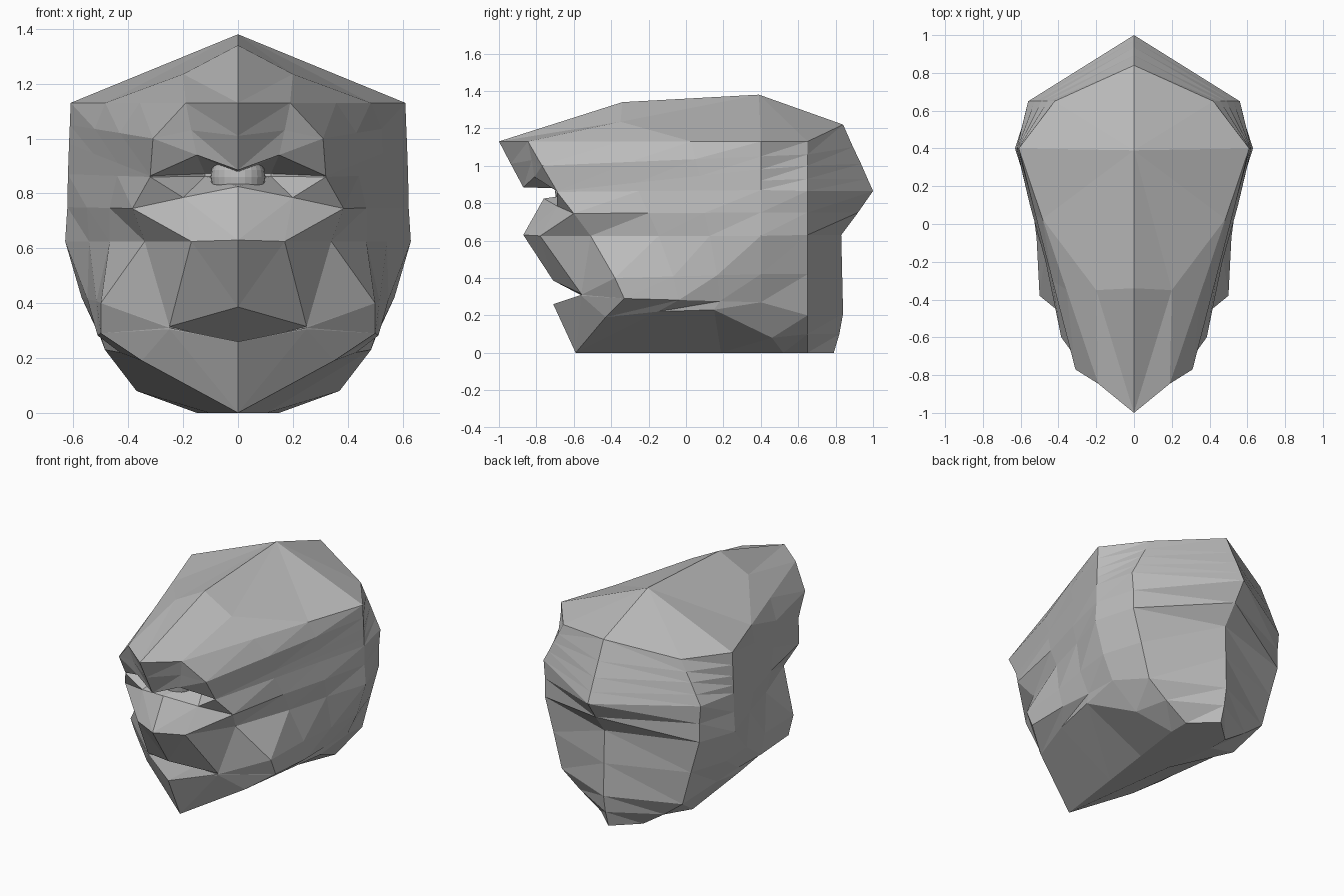
import bpy, bmesh
from mathutils import Vector

if "Cube" in bpy.data.objects:
    bpy.data.objects.remove(bpy.data.objects["Cube"])

grey = bpy.data.materials.new("plain grey")
grey.diffuse_color = (0.5, 0.5, 0.5, 1)
grey.use_nodes = True
grey.node_tree.nodes["Principled BSDF"].inputs["Base Color"].default_value = grey.diffuse_color

# Face contours, chin to brow: centre (y, z), inner (x, y, z), outer (x, y, z)
face = [
    ((-.59, 0), (0, -.59, 0), (0, -.59, 0)),                # chin
    ((-.71, .26), (.25, -.56, .305), (.35, -.43, .19)),     # lower lip
    ((-.45, .25), (.25, -.56, .31), (.5, -.33, .29)),       # mouth
    ((-.71, .386), (.25, -.56, .315), (.5, -.38, .4)),      # upper lip
    ((-.87, .63), (.17, -.78, .625), (.34, -.51, .625)),    # muzzle
    ((-.76, .825), (.2, -.69, .785), (.385, -.6, .745)),    # lower lid
    ((-.5, .862), (.12, -.5, .862), (.32, -.69, .86)),      # socket floor
    ((-.5, .872), (.12, -.5, .872), (.32, -.69, .862)),     # socket roof
    ((-.87, .885), (.15, -.81, .94), (.32, -.69, .864)),    # brow edge
    ((-.937, 1.01), (.17, -.825, 1.03), (.31, -.77, 1.0)),  # brow
    ((-1, 1.13), (.19, -.845, 1.13), (.19, -.845, 1.13)),   # forehead
]
# Widest side (x, y, z), rear corner (x, z) at y = 0.65, and back centre (y, z)
side = [(.15, .52, 0), (.37, .46, .08), (.5, .4, .27), (.57, .4, .42), (.63, .4, .625),
        (.622, .4, .75), (.62, .4, .87), (.618, .4, .92), (.616, .4, .98), (.613, .4, 1.05),
        (.61, .4, 1.13)]
rear = [(.15, 0), (.30, .1), (.43, .2), (.49, .42), (.55, .63), (.55, .75), (.56, .865),
        (.525, .93), (.49, 1.0), (.457, 1.06), (.42, 1.13)]
back = [(.79, 0), (.82, .1), (.84, .21), (.835, .42), (.83, .63), (.92, .75), (1, .865),
        (.971, .93), (.936, 1.01), (.893, 1.1), (.84, 1.22)]

# Half contours running from the face round to the back
rows = []
for i, ((y, z), inner, outer) in enumerate(face):
    c, s = Vector(outer), Vector(side[i])
    cheek, temple = c.lerp(s, .4), c.lerp(s, .7)
    if 2 <= i <= 5:                              # shallow ridges on the cheeks
        cheek.x += .012 if i % 2 == 0 else -.012
    if i == 1:                                   # jaw edge stays high above the base
        cheek, temple = Vector((.43, -.15, .22)), Vector((.485, .15, .23))
    rows.append([(0, y, z), inner, outer, cheek, temple, side[i],
                 (rear[i][0], .65, rear[i][1]), (0, *back[i])])

# Flat base and faceted crown close the shell on the centre plane
rows.insert(0, [(0, p[1], p[2]) for p in rows[0]])
front_top, shoulder, peak = (0, -.34, 1.34), (.2, -.35, 1.235), (0, .39, 1.38)
rows.append([front_top] + [shoulder] * 4 + [peak] * 3)
rows.append([front_top] * 5 + [peak] * 3)

# Skin both halves
bm = bmesh.new()
for sx in (1, -1):
    grid = [[bm.verts.new((sx * p[0], p[1], p[2])) for p in r] for r in rows]
    for lo, hi in zip(grid, grid[1:]):
        for a, b, c, d in zip(lo, lo[1:], hi[1:], hi):
            for tri in ((a, b, c), (a, c, d)):
                bm.faces.new(tri if sx > 0 else tri[::-1])
bmesh.ops.remove_doubles(bm, verts=bm.verts, dist=.0008)
bmesh.ops.dissolve_degenerate(bm, edges=bm.edges, dist=.0005)
mesh = bpy.data.meshes.new("head")
bm.to_mesh(mesh)
bm.free()
mesh.materials.append(grey)
head = bpy.data.objects.new("head", mesh)
bpy.context.collection.objects.link(head)

# Single eye in the socket
bpy.ops.mesh.primitive_uv_sphere_add(segments=24, ring_count=12, radius=.1, location=(0, -.6, .86))
eye = bpy.context.object
eye.name = "eye"
eye.data.materials.append(grey)
